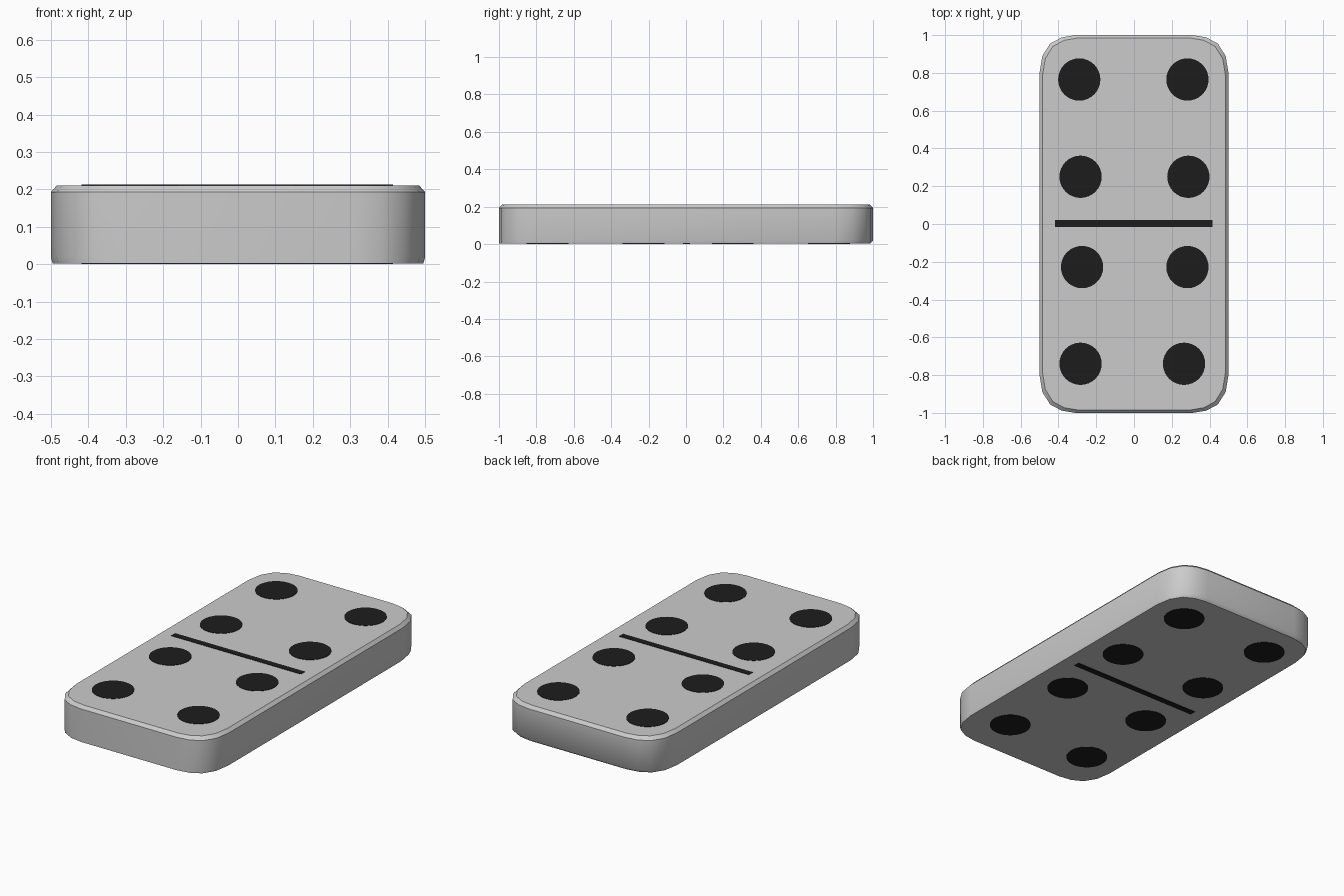
import bpy, bmesh

if "Cube" in bpy.data.objects:
    bpy.data.objects.remove(bpy.data.objects["Cube"])

BOTTOM, TOP = 0.002, 0.211
dark = bpy.data.materials.new("black_marking")
dark.diffuse_color = (0.012, 0.012, 0.012, 1)
dark.use_nodes = True
dark.node_tree.nodes["Principled BSDF"].inputs["Base Color"].default_value = dark.diffuse_color

# rounded tile outline: one corner mirrored to all four
corner = [(0.5, 0.80), (0.485, 0.89), (0.444, 0.955), (0.383, 0.988), (0.31, 1.0)]
outline = (corner + [(-x, y) for x, y in reversed(corner)]
           + [(-x, -y) for x, y in corner] + [(x, -y) for x, y in reversed(corner)])

# tile body: stacked outline loops with a crisp top chamfer and a soft lower back edge
bm = bmesh.new()


def loop(z, inset, back_only=False):
    verts = []
    for x, y in outline:
        sx = 1 - inset * (0.3 if back_only else 1) / 0.5
        sy = 1 - inset * (0 if back_only and y < 0 else 1)
        verts.append(bm.verts.new((x * sx, y * sy, z)))
    return verts


loops = [loop(BOTTOM, 0.015, True), loop(0.018, 0), loop(0.193, 0), loop(TOP, 0.016)]
n = len(outline)
for a, b in zip(loops, loops[1:]):
    for i in range(n):
        j = (i + 1) % n
        bm.faces.new((a[i], a[j], b[j], b[i]))
bm.faces.new(list(reversed(loops[0])))
bm.faces.new(loops[3])
for f in bm.faces:
    f.smooth = True
for ring in (loops[0], loops[2], loops[3]):
    for i in range(n):
        bm.edges.get((ring[i], ring[(i + 1) % n])).smooth = False
bmesh.ops.recalc_face_normals(bm, faces=bm.faces)
mesh = bpy.data.meshes.new("tile_body")
bm.to_mesh(mesh)
bm.free()
bpy.context.collection.objects.link(bpy.data.objects.new("tile_body", mesh))

# pips: inlays running through the tile, showing on both faces
height = TOP + 0.002
pips = [(-0.29, 0.765), (0.283, 0.765), (-0.283, 0.25), (0.288, 0.25),
        (-0.275, -0.228), (0.283, -0.228), (-0.283, -0.74), (0.265, -0.74)]
for k, (x, y) in enumerate(pips, 1):
    bpy.ops.mesh.primitive_cylinder_add(vertices=32, radius=0.112, depth=height,
                                        location=(x, y, height / 2))
    pip = bpy.context.object
    pip.name = f"pip_{k}"
    pip.data.materials.append(dark)
    bpy.ops.object.shade_smooth_by_angle()

# dividing bar across the middle
bpy.ops.mesh.primitive_cube_add(size=1, location=(-0.002, 0.003, height / 2))
bar = bpy.context.object
bar.name = "divider_bar"
bar.scale = (0.833, 0.037, height)
bar.data.materials.append(dark)
